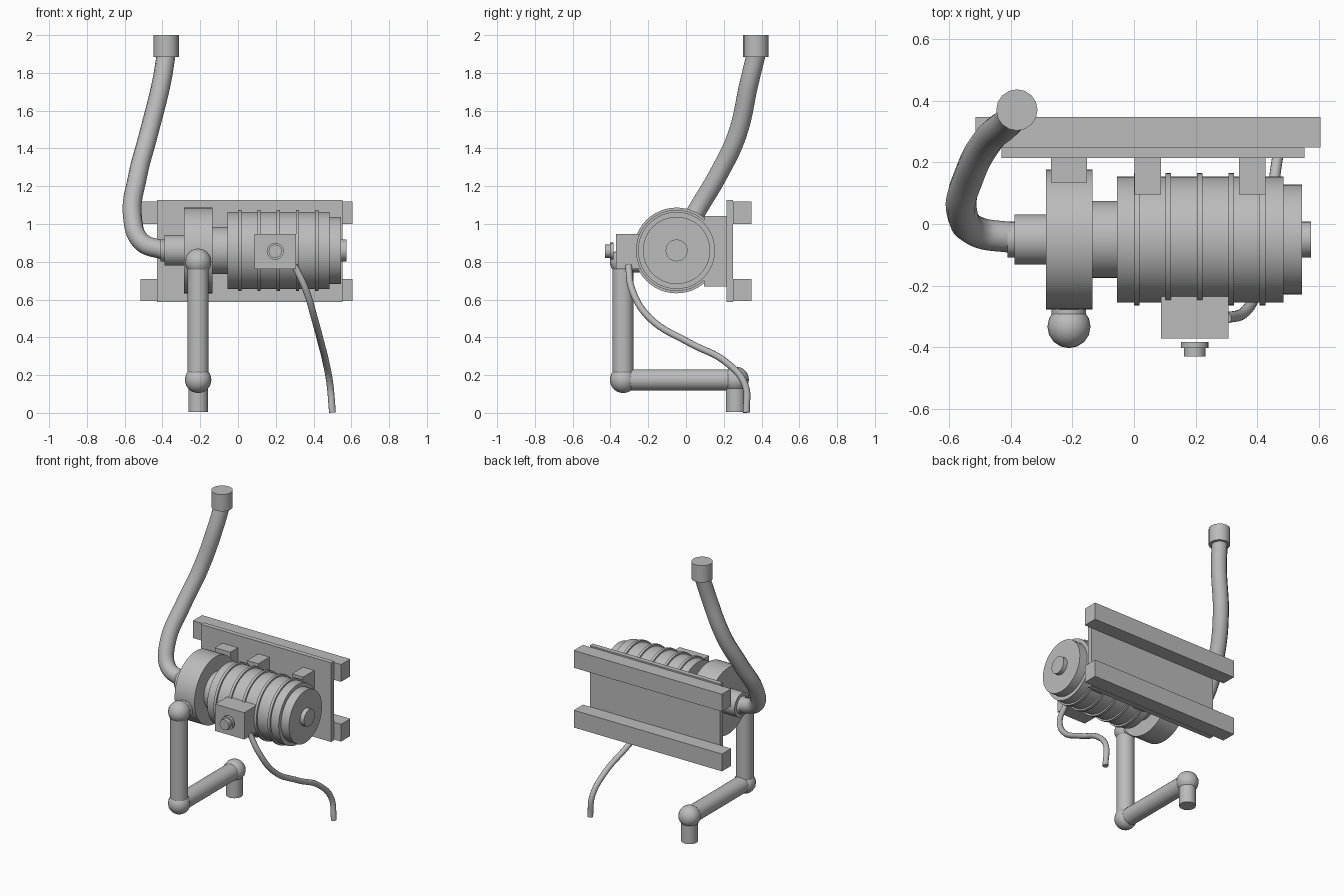
import bpy
import math
from mathutils import Vector

cube = bpy.data.objects.get("Cube")
if cube:
    bpy.data.objects.remove(cube, do_unlink=True)

grey = bpy.data.materials.new("plain grey")
grey.use_nodes = True
grey.diffuse_color = (0.5, 0.5, 0.5, 1)
grey.node_tree.nodes["Principled BSDF"].inputs["Base Color"].default_value = (0.5, 0.5, 0.5, 1)


def finish(name, smooth=True):
    ob = bpy.context.object
    ob.name = name
    ob.data.materials.append(grey)
    if smooth:
        bpy.ops.object.shade_smooth_by_angle(angle=math.radians(35))
    return ob


def box(name, x, y, z):
    lo, hi = Vector((x[0], y[0], z[0])), Vector((x[1], y[1], z[1]))
    bpy.ops.mesh.primitive_cube_add(size=1, location=(lo + hi) / 2)
    bpy.context.object.scale = hi - lo
    bpy.ops.object.transform_apply(location=False, rotation=False, scale=True)
    return finish(name, False)


def rod(name, start, end, radius, sides=32):
    a, b = Vector(start), Vector(end)
    bpy.ops.mesh.primitive_cylinder_add(
        vertices=sides, radius=radius, depth=(b - a).length, location=(a + b) / 2,
        rotation=(b - a).to_track_quat("Z", "Y").to_euler())
    return finish(name)


def ball(name, location, radius):
    bpy.ops.mesh.primitive_uv_sphere_add(segments=16, ring_count=12, radius=radius, location=location)
    return finish(name)


def tube(name, points, radius):
    curve = bpy.data.curves.new(name, "CURVE")
    curve.dimensions = "3D"
    curve.bevel_depth = radius
    curve.bevel_resolution = 4
    curve.resolution_u = 8
    curve.use_fill_caps = True
    curve.materials.append(grey)
    spline = curve.splines.new("BEZIER")
    spline.bezier_points.add(len(points) - 1)
    for knot, point in zip(spline.bezier_points, points):
        knot.co = point
        knot.handle_left_type = knot.handle_right_type = "AUTO"
    bpy.context.collection.objects.link(bpy.data.objects.new(name, curve))


# Motor and pump, turned around one horizontal axis
AY, AZ = -0.05, 0.86


def turned(name, x0, x1, radius, sides=48):
    return rod(name, (x0, AY, AZ), (x1, AY, AZ), radius, sides)


turned("motor_body", -0.055, 0.485, 0.204)
turned("motor_end_cap", 0.485, 0.545, 0.178)
turned("motor_shaft_boss", 0.545, 0.575, 0.058, 24)
turned("motor_adapter", -0.135, -0.055, 0.125)
turned("pump_housing", -0.285, -0.135, 0.227)
turned("pump_inlet", -0.388, -0.285, 0.081)
turned("inlet_collar", -0.41, -0.388, 0.058, 24)
for i in range(5):
    x = 0.009 + i * 0.102
    turned(f"cooling_fin_{i + 1}", x - 0.009, x + 0.009, 0.215)

# Mounting plate, rails and brackets
box("mounting_plate", (-0.43, 0.553), (0.215, 0.248), (0.588, 1.128))
box("upper_rail", (-0.515, 0.605), (0.248, 0.347), (1.0, 1.118))
box("lower_rail", (-0.515, 0.605), (0.248, 0.347), (0.592, 0.71))
for name, x0, x1, y0 in (("pump", -0.27, -0.152, 0.135),
                         ("motor_inner", 0.002, 0.087, 0.095),
                         ("motor_outer", 0.341, 0.426, 0.095)):
    box(name + "_bracket", (x0, x1), (y0, 0.217), (0.67, 1.043))

# Terminal box with cable gland
box("terminal_box", (0.087, 0.307), (-0.371, -0.235), (0.763, 0.946))
rod("gland_flange", (0.197, -0.383, 0.856), (0.197, -0.402, 0.856), 0.045, 20)
rod("gland_nut", (0.197, -0.40, 0.856), (0.197, -0.43, 0.856), 0.035, 20)

# Outlet pipe with ball elbows
PX, FRONT, BACK, LOW, HIGH = -0.211, -0.333, 0.263, 0.175, 0.8
rod("outlet_stub", (PX, -0.2, HIGH), (PX, FRONT, HIGH), 0.056, 24)
rod("outlet_drop", (PX, FRONT, HIGH), (PX, FRONT, LOW), 0.056, 24)
rod("outlet_run", (PX, FRONT, LOW), (PX, BACK, LOW), 0.056, 24)
rod("outlet_foot", (PX, BACK, LOW), (PX, BACK, 0.005), 0.052, 24)
for i, (y, z) in enumerate(((FRONT, HIGH), (FRONT, LOW), (BACK, LOW))):
    ball(f"outlet_elbow_{i + 1}", (PX, y, z), 0.07)

# Suction hose and its end fitting
tube("suction_hose", [(-0.39, -0.045, 0.86), (-0.51, -0.025, 0.905), (-0.558, 0.035, 1.03),
                      (-0.53, 0.17, 1.26), (-0.475, 0.27, 1.47), (-0.405, 0.335, 1.75),
                      (-0.38, 0.372, 1.9)], 0.05)
rod("hose_fitting", (-0.38, 0.37, 1.885), (-0.38, 0.37, 2.0), 0.067, 16)

# Power cable
tube("power_cable", [(0.3, -0.305, 0.78), (0.36, -0.285, 0.65), (0.405, -0.19, 0.5),
                     (0.44, 0.02, 0.37), (0.465, 0.21, 0.27), (0.487, 0.312, 0.15),
                     (0.5, 0.32, 0.002)], 0.018)
